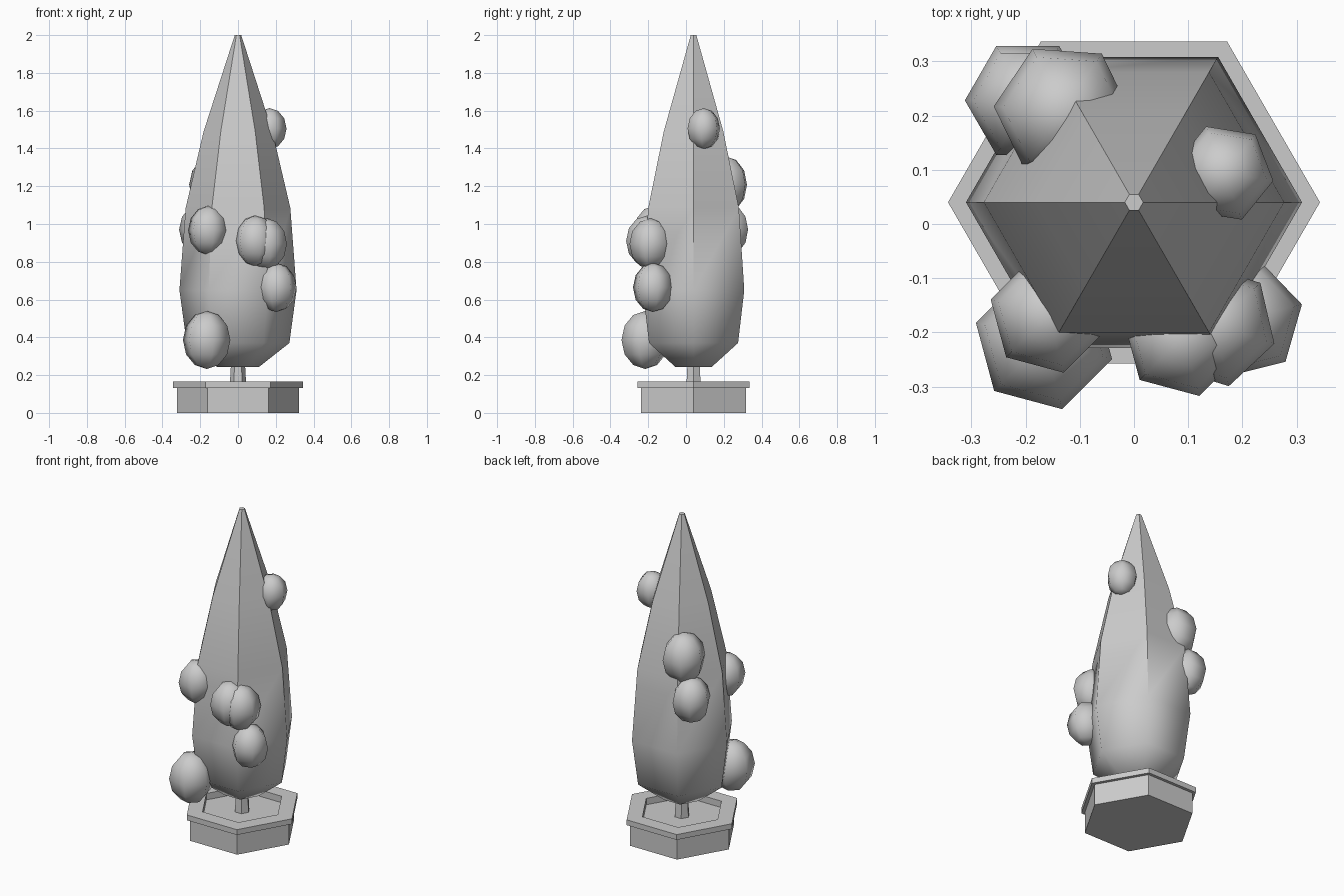
import bpy, bmesh
from math import cos, sin, pi, radians

cube = bpy.data.objects.get("Cube")
if cube:
    bpy.data.objects.remove(cube, do_unlink=True)

CENTRE_Y = 0.04

grey = bpy.data.materials.new("plain grey")
grey.use_nodes = True
COLOUR = (0.6, 0.6, 0.6, 1)
grey.diffuse_color = COLOUR
grey.node_tree.nodes["Principled BSDF"].inputs["Base Color"].default_value = COLOUR


def finish(name, bm, loc, smooth=False):
    bmesh.ops.recalc_face_normals(bm, faces=bm.faces)
    for f in bm.faces:
        f.smooth = smooth
    mesh = bpy.data.meshes.new(name)
    bm.to_mesh(mesh)
    bm.free()
    mesh.materials.append(grey)
    obj = bpy.data.objects.new(name, mesh)
    obj.location = loc
    bpy.context.collection.objects.link(obj)
    return obj


def hex_lathe(profile, closed=False):
    """Six-sided solid from (radius, height) pairs; closed joins last ring to first."""
    bm = bmesh.new()
    rings = [[bm.verts.new((r * cos(i * pi / 3), r * sin(i * pi / 3), z))
              for i in range(6)] for r, z in profile]
    pairs = list(zip(rings, rings[1:]))
    if closed:
        pairs.append((rings[-1], rings[0]))
    else:
        bm.faces.new(rings[0])
        bm.faces.new(rings[-1])
    for a, b in pairs:
        for i in range(6):
            j = (i + 1) % 6
            bm.faces.new((a[i], a[j], b[j], b[i]))
    return bm


base = (0, CENTRE_Y, 0)

# Planter: hollow wall with an overhanging rim, filled with soil
finish("planter", hex_lathe([(0.322, 0), (0.322, 0.132), (0.343, 0.132), (0.343, 0.165),
                             (0.245, 0.165), (0.245, 0)], closed=True), base)
finish("soil", hex_lathe([(0.245, 0), (0.245, 0.125)]), base)

# Trunk
finish("trunk", hex_lathe([(0.045, 0.12), (0.036, 0.28)]), base)

# Foliage: tall spindle, creased along its upper ridges and soft at the foot
bm = hex_lathe([(0.112, 0.244), (0.272, 0.37), (0.31, 0.65), (0.277, 1.085),
                (0.182, 1.49), (0.017, 2.0)])
for e in bm.edges:
    low, high = sorted(v.co.z for v in e.verts)
    e.smooth = not (low > 0.6 and high - low > 0.1 or low > 1.9)
finish("foliage", bm, base, smooth=True)

# Leaf clumps: name, x, y, z, radius, turn in degrees
clumps = [
    ("low_front_right", -0.166, -0.216, 0.386, 0.130, 15),
    ("mid_front_right", -0.158, -0.168, 0.966, 0.110, 15),
    ("front_left_inner", 0.091, -0.207, 0.910, 0.114, 15),
    ("front_left_outer", 0.149, -0.187, 0.895, 0.115, 13),
    ("front_left_low", 0.203, -0.175, 0.664, 0.110, 44),
    ("back_right_low", -0.196, 0.228, 0.970, 0.116, 30),
    ("back_right_high", -0.131, 0.208, 1.208, 0.128, 26),
    ("top_left", 0.166, 0.094, 1.505, 0.092, 21),
]
for name, x, y, z, r, turn in clumps:
    bm = bmesh.new()
    bmesh.ops.create_uvsphere(bm, u_segments=6, v_segments=6, radius=r)
    clump = finish("leaf_clump_" + name, bm, (x, y, z), smooth=True)
    clump.scale.z = 1.18
    clump.rotation_euler.z = radians(turn)
